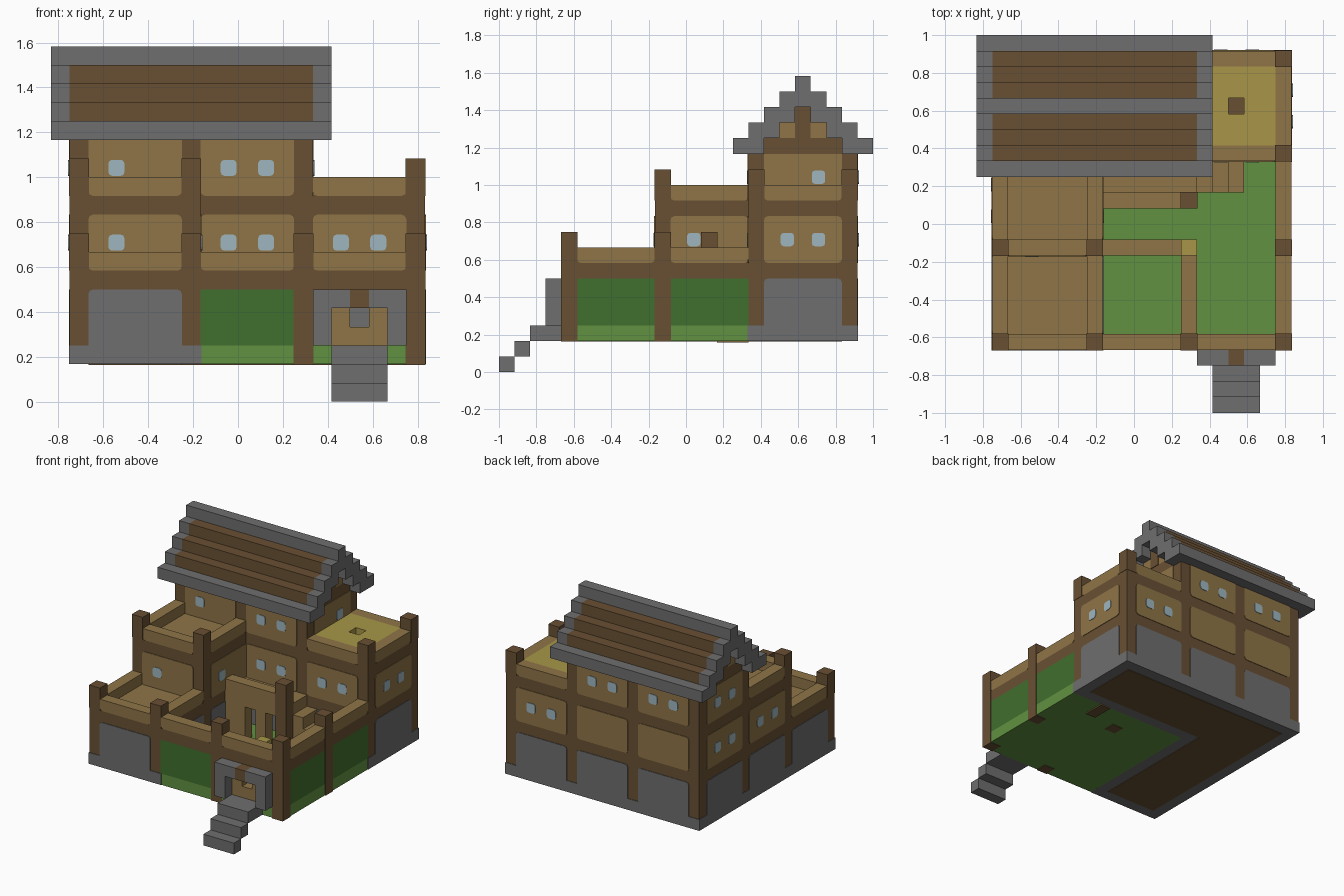
import bpy, math
from mathutils import Vector

cube = bpy.data.objects.get("Cube")
if cube:
    bpy.data.objects.remove(cube, do_unlink=True)

U = 1 / 12      # one building block
T = 0.05        # plate thickness in blocks


def material(name, hex_code):
    rgb = [int(hex_code[i:i + 2], 16) / 255 for i in (0, 2, 4)]
    lin = [((c + 0.055) / 1.055) ** 2.4 for c in rgb] + [1]
    m = bpy.data.materials.new(name)
    m.use_nodes = True
    m.diffuse_color = lin
    m.node_tree.nodes["Principled BSDF"].inputs["Base Color"].default_value = lin
    return m


TAN = material("tan plaster", "8F7547")
WOOD = material("dark wood", "695033")
STONE = material("grey stone", "6E6E6E")
GRASS = material("grass green", "619141")
HEDGE = material("hedge green", "406F2E")
STRAW = material("straw yellow", "A89648")
GLASS = material("window blue", "9FB6C0")


def make(name, verts, faces, mat):
    me = bpy.data.meshes.new(name)
    me.from_pydata([Vector(v) * U for v in verts], [], faces)
    me.materials.append(mat)
    ob = bpy.data.objects.new(name, me)
    bpy.context.scene.collection.objects.link(ob)
    return ob


def box(name, x, y, z, mat, grow=0):
    """Box from three (low, high) ranges in blocks."""
    xs, ys = (x[0] - grow, x[1] + grow), (y[0] - grow, y[1] + grow)
    verts = [(a, b, c) for a in xs for b in ys for c in z]
    faces = [(0, 1, 3, 2), (4, 6, 7, 5), (0, 4, 5, 1), (2, 3, 7, 6), (0, 2, 6, 4), (1, 5, 7, 3)]
    return make(name, verts, faces, mat)


def panel(name, side, plane, a, z, mat, top=0.25, low=0.25, out=T, depth=0.0):
    """Plate with rounded corners on a wall; side is 'x+', 'x-', 'y+' or 'y-'."""
    ring = []
    corners = [(a[0], z[0], low, 1, 1, 180), (a[1], z[0], low, -1, 1, 270),
               (a[1], z[1], top, -1, -1, 0), (a[0], z[1], top, 1, -1, 90)]
    for ca, cz, r, sa, sz, start in corners:
        for ang in ((0, 45, 90) if r else (0,)):
            t = math.radians(start + ang)
            ring.append((ca + r * (sa + math.cos(t)), cz + r * (sz + math.sin(t)))
                        if r else (ca, cz))
    s = 1 if side[1] == '+' else -1
    verts = []
    for d in (plane - s * depth, plane + s * out):
        verts += [(d, p, q) if side[0] == 'x' else (p, d, q) for p, q in ring]
    n = len(ring)
    # keep outward winding whichever way the wall faces
    flip = (side in ('x-', 'y+'))
    faces = [tuple(reversed(range(n))), tuple(range(n, 2 * n))]
    faces += [(i, (i + 1) % n, n + (i + 1) % n, n + i) for i in range(n)]
    if flip:
        faces = [f[::-1] for f in faces]
    return make(name, verts, faces, mat)


def windows(side, plane, starts, z):
    for a in starts:
        panel("window", side, plane, (a + .07, a + .93), (z + .07, z + .93), GLASS, .2, .2, 2 * T)


def parapet(x, y, z):
    """Tan parapet with rounded lower corners over a recessed wood core."""
    if x[1] - x[0] > y[1] - y[0]:
        panel("parapet", 'y+', y[1], x, (z, z + 1), TAN, 0, .25, 0, 1)
    else:
        panel("parapet", 'x+', x[1], y, (z, z + 1), TAN, 0, .25, 0, 1)
    box("parapet_core", x, y, (z, z + .3), WOOD, -.03)


def post(x, y, z0, z1):
    box("post", (x, x + 1), (y, y + 1), (z0, z1), WOOD, .03)


# Ground: stone base, garden and floor underside
LEFT, MAIN = (-9, -2), (4, 11)
box("main_base", (-9, 10), MAIN, (2, 3), STONE, T)
box("wing_base", LEFT, (-8, 4), (2, 3), STONE, T)
box("garden", (-1.95, 10), (-8, 3.95), (2, 3), GRASS)
box("main_underfloor", (-8, 9), (5, 10), (2 - T, 2), WOOD)
box("wing_underfloor", (-8, -3), (-7, 5), (2 - T, 2), WOOD)

# House bodies
box("main_body", (-9, 10), MAIN, (3, 11), WOOD)
box("main_upper_body", (-9, 4), MAIN, (11, 14), WOOD)
box("wing_body", LEFT, (-8, 4), (3, 7), WOOD)
box("wing_upper_body", LEFT, (-2, 4), (7, 11), WOOD)

# Stone ground-floor panels and plaster panels above, bay by bay
FLOORS = {'stone': ((3, 6), STONE, .25, 0), 'first': ((7, 10), TAN, .25, .25),
          'second': ((11, 14), TAN, 0, .25)}
BAYS = [
    ('y-', 4, (-8, -2, 4), 'first'), ('y-', 4, (-8, -2), 'second'), ('y-', 4, (-2, 4), 'stone'),
    ('y-', -2, (-8,), 'first'), ('y-', -8, (-8,), 'stone'),
    ('y+', 11, (-8, -2, 4), 'stone'), ('y+', 11, (-8, -2, 4), 'first'), ('y+', 11, (-8, -2), 'second'),
    ('x-', -9, (-7, -1, 5), 'stone'), ('x-', -9, (-1, 5), 'first'), ('x-', -9, (5,), 'second'),
    ('x+', 10, (5,), 'stone'), ('x+', 10, (5,), 'first'), ('x+', 4, (5,), 'second'),
    ('x+', -2, (-7, -1), 'stone'), ('x+', -2, (-1,), 'first')]
for side, plane, starts, level in BAYS:
    z, mat, top, low = FLOORS[level]
    for a in starts:
        panel(level + "_panel", side, plane, (a, a + 5), z, mat, top, low)

# Windows
for side, plane, starts, z in [
        ('y-', -2, (-7,), 8), ('y-', 4, (-1, 1, 5, 7), 8), ('y-', 4, (-7, -1, 1), 12),
        ('y+', 11, (5, 7), 8), ('y+', 11, (-7, -5, -1, 1), 12),
        ('x-', -9, (0, 2, 6, 8), 8), ('x-', -9, (6, 8), 12),
        ('x+', 10, (6, 8), 8), ('x+', 4, (8,), 12), ('x+', -2, (0,), 8)]:
    windows(side, plane, starts, z)

# Terraces on the left wing
for y0, y1, z in ((-8, -2, 7), (-2, 4, 11)):
    box("terrace_floor", (-8, -3), (y0 + 1, y1), (z, z + T), TAN)
    parapet((-8, -3), (y0, y0 + 1), z)
    for x in (-9, -3):
        parapet((x, x + 1), (y0 + 1, y1), z)
        post(x, y0, z, z + 2)

# Straw terrace on the right, with a hatch
for y in (4, 10):
    parapet((4, 9), (y, y + 1), 11)
    post(9, y, 11, 13)
parapet((9, 10), (5, 10), 11)
for x, y in (((4, 6), (5, 10)), ((7, 9), (5, 10)), ((6, 7), (5, 7)), ((6, 7), (8, 10))):
    box("straw_floor", x, y, (11, 12), STRAW)

# Gable ends
box("gable_beam", (-9, 4), (5, 10), (14, 15), WOOD)
box("gable_plaster", (-9, 4), (6, 9), (15, 16), TAN)
box("gable_post", (-9 - T, 4 + T), (7, 8), (15, 17), WOOD)

# Stepped roof: wood between stone eaves, ridge and end trims
for j in range(5):
    z = (max(14, 13 + j), 15 + j)
    for y in {3 + j, 11 - j}:
        row = (y, y + 1)
        box("roof_row", (-9, 4), row, z, STONE if j in (0, 4) else WOOD)
        for x in (-10, 4):
            box("roof_trim", (x, x + 1), row, z, STONE)

# Courtyard walls
def courtyard_wall(x, y, door=False):
    if not door:
        box("hedge", x, y, (3, 6), HEDGE)
    box("wall_beam", x, y, (6, 7), WOOD)
    parapet(x, y, 7)


FRONT = (-8, -7)
courtyard_wall((-2, 3), FRONT)
courtyard_wall((4, 9), FRONT, door=True)
for y in (-7, -1):
    courtyard_wall((9, 10), (y, y + 5))
for x, y in ((3, -8), (9, -8), (9, -2), (3, 1)):
    post(x, y, 2 - T, 9)

# Gateway in the front wall with its stone frame
for x in (4, 8):
    box("gate_hedge", (x, x + 1), FRONT, (3, 6), HEDGE)
    box("frame_side", (x, x + 1), (-9, -8), (3, 6), STONE)
box("gate_lintel", (5, 8), FRONT, (5, 6), WOOD)
box("gate_sill", (5, 8), FRONT, (3, 4), TAN)
for x in (5, 7):
    box("gate_jamb", (x, x + 1), FRONT, (4, 5), TAN)
    box("frame_top", (x, x + 1), (-9, -8), (5, 6), STONE)
box("frame_keystone", (6, 7), (-9, -8), (5, 6), WOOD)

# Entrance steps
for i in range(3):
    box("entrance_step", (5, 8), (i - 12, i - 11 + i // 2), (i, i + 1), STONE)

# Balcony, its supports and the stair up to it
box("balcony_floor", (-2, 4), (2, 4), (6, 7), TAN)
box("balcony_rail", (-2, 3), (1, 2), (6, 8), TAN)
for x in ((-2, 0), (1, 2)):
    box("balcony_support", x, (1, 2), (3, 6), TAN)
for i in range(3):
    box("stair_step", (6 - i, 7 - i), (2, 4), (3 if i else 2 - T, 4 + i), TAN)
box("stair_foot", (6, 7), (2, 4), (2 - 2 * T, 2 - T), WOOD)

# Low garden borders with a lamp at the corner
box("border_back", (-2, 3), (-2, -1), (3, 4), TAN)
box("border_side", (3, 4), (-7, -2), (3, 4), TAN)
box("lamp_base", (3, 4), (-2, -1), (3, 4), WOOD)
box("lamp", (3, 4), (-2, -1), (4, 5), STRAW)
